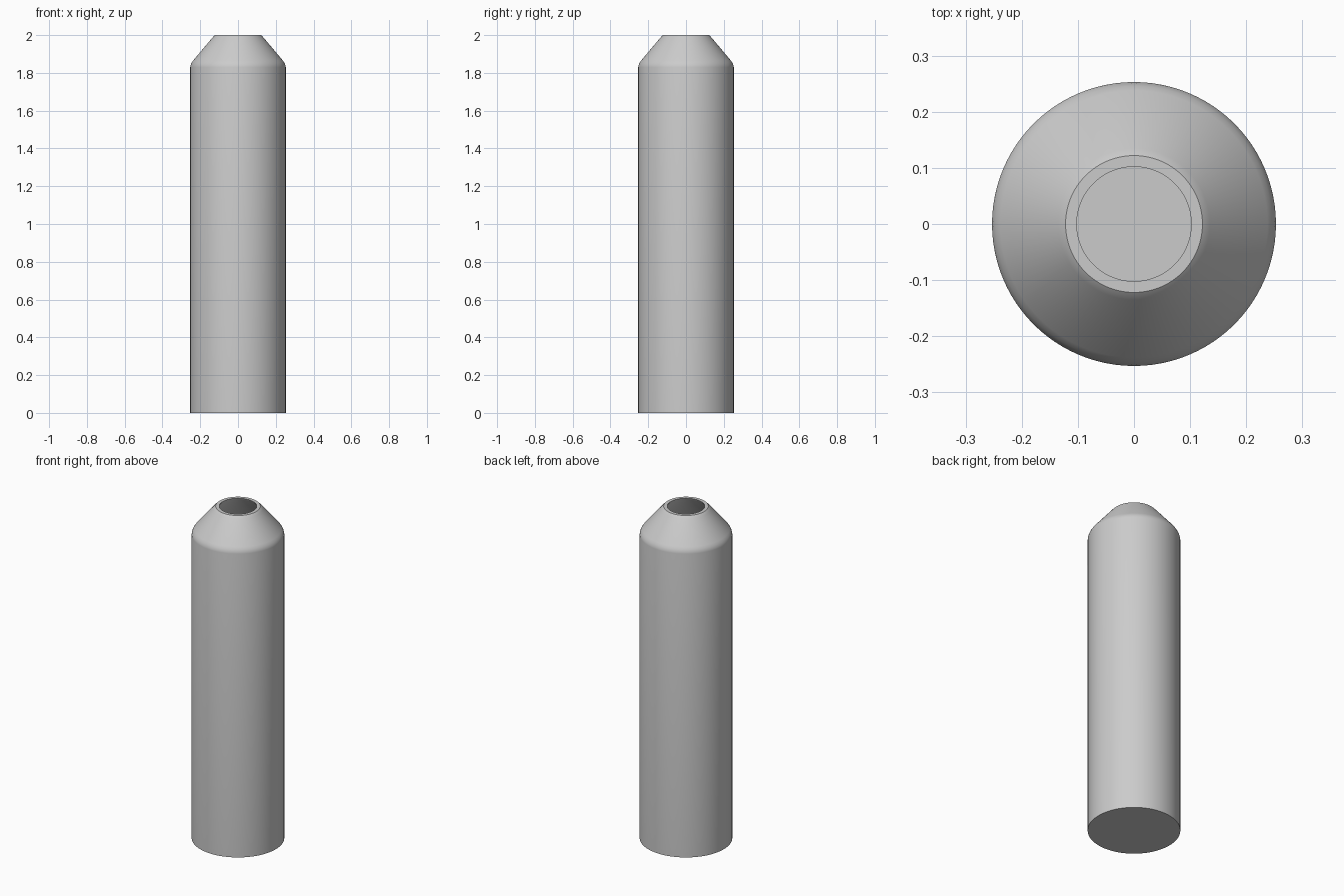
import bpy, bmesh, math

cube = bpy.data.objects.get("Cube")
if cube:
    bpy.data.objects.remove(cube, do_unlink=True)

SEGMENTS = 96

# Plain grey finish
grey = bpy.data.materials.new("light_grey")
grey.use_nodes = True
colour = (0.6, 0.6, 0.6, 1)
grey.diffuse_color = colour
grey.node_tree.nodes["Principled BSDF"].inputs["Base Color"].default_value = colour

# Wall section as (radius, height): outside upwards, over the rim, inside down to the floor
outside = [(0, 0), (0.253, 0), (0.253, 1.83), (0.251, 1.841), (0.246, 1.853),
           (0.238, 1.865), (0.135, 1.987), (0.129, 1.994), (0.122, 2.0)]
inside = [(0.102, 2.0), (0.106, 1.99), (0.222, 1.855), (0.229, 1.843),
          (0.233, 1.825), (0.233, 0.02), (0, 0.02)]


def lathe(name, profile, material):
    """Spin a profile about the z axis into a closed solid."""
    bm = bmesh.new()
    verts = [bm.verts.new((r, 0, z)) for r, z in profile]
    edges = [bm.edges.new(pair) for pair in zip(verts, verts[1:])]
    bmesh.ops.spin(bm, geom=verts + edges, cent=(0, 0, 0), axis=(0, 0, 1),
                   angle=math.tau, steps=SEGMENTS, use_duplicate=False)
    bmesh.ops.remove_doubles(bm, verts=bm.verts, dist=1e-4)
    bmesh.ops.recalc_face_normals(bm, faces=bm.faces)
    mesh = bpy.data.meshes.new(name)
    bm.to_mesh(mesh)
    bm.free()
    mesh.materials.append(material)
    obj = bpy.data.objects.new(name, mesh)
    bpy.context.collection.objects.link(obj)
    return obj


# Hollow bottle body with sloping shoulder and open mouth
body = lathe("bottle_body", outside + inside, grey)
bpy.ops.object.select_all(action="DESELECT")
body.select_set(True)
bpy.context.view_layer.objects.active = body
bpy.ops.object.shade_smooth_by_angle(angle=math.radians(30))
